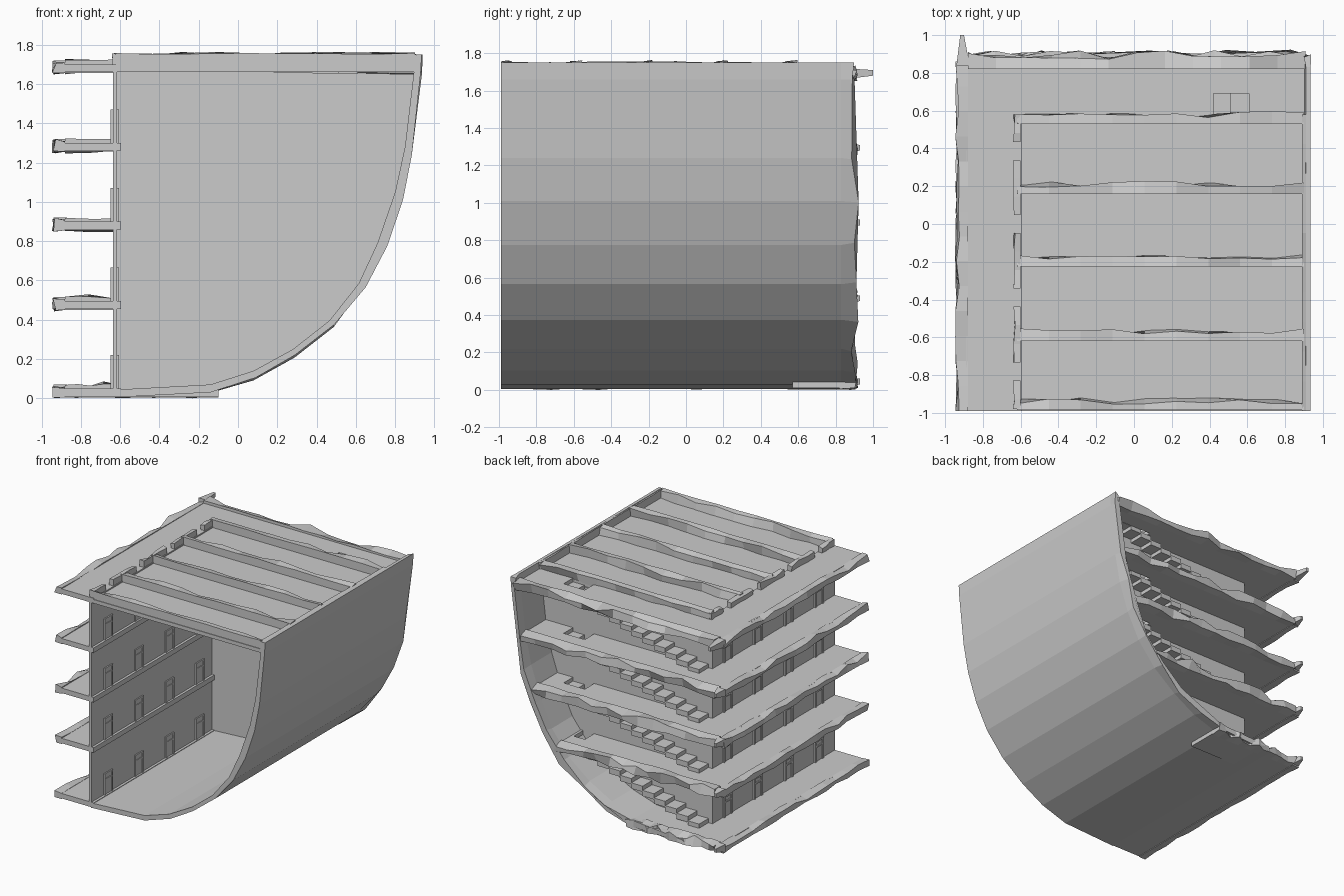
import bpy, bmesh, random
from mathutils import Vector

if "Cube" in bpy.data.objects:
    bpy.data.objects.remove(bpy.data.objects["Cube"])

random.seed(7)
Y0, YB, YW = -0.99, 0.83, 0.57          # front edge, clean rear edge, rear wall
FLOORS = [0.01, 0.455, 0.86, 1.26, 1.66]
T = 0.04                                # slab thickness
OUTER = [(-0.62, 0.005), (-0.14, 0.03), (0.09, 0.105), (0.29, 0.22), (0.49, 0.375),
         (0.65, 0.565), (0.76, 0.775), (0.84, 1.01), (0.885, 1.24), (0.93, 1.66), (0.935, 1.75)]
INNER = [(-0.60, 0.045), (-0.14, 0.07), (0.08, 0.14), (0.28, 0.25), (0.465, 0.395),
         (0.615, 0.585), (0.71, 0.79), (0.80, 1.05), (0.85, 1.28), (0.895, 1.66), (0.91, 1.75)]


def finish(name, bm):
    bmesh.ops.recalc_face_normals(bm, faces=bm.faces)
    me = bpy.data.meshes.new(name)
    bm.to_mesh(me)
    bm.free()
    ob = bpy.data.objects.new(name, me)
    bpy.context.collection.objects.link(ob)
    return ob


def add_box(bm, x0, x1, y0, y1, z0, z1):
    vs = bmesh.ops.create_cube(bm, size=1)['verts']
    for v in vs:
        v.co = Vector(((x0 + x1) / 2 + v.co.x * (x1 - x0),
                       (y0 + y1) / 2 + v.co.y * (y1 - y0),
                       (z0 + z1) / 2 + v.co.z * (z1 - z0)))


def hull_x(z):
    for (xa, za), (xb, zb) in zip(INNER, INNER[1:]):
        if za <= z <= zb:
            return xa + (xb - xa) * (z - za) / (zb - za)
    return INNER[0][0]


def loft(bm, rings):
    rows = [[bm.verts.new(p) for p in r] for r in rings]
    for a, b in zip(rows, rows[1:]):
        for i in range(len(a)):
            j = (i + 1) % len(a)
            bm.faces.new((a[i], a[j], b[j], b[i]))
    bm.faces.new(rows[0])
    bm.faces.new(rows[-1])


def broken_bar(bm, p, q, side, z0, z1, n, out=0.02, up=0.02):
    """Bar from p to q; inner side straight, outer side and top ragged."""
    p, q, side = Vector(p), Vector(q), Vector(side)
    r = random.uniform
    rings = []
    for i in range(n + 1):
        a = p.lerp(q, i / n)
        b = a + side * (1 + r(-out, out) / side.length)
        c = a + side * (1 + r(-out, out) / side.length)
        rings.append([(a.x, a.y, z0), (b.x, b.y, max(0, z0 + r(-up, up) * .4)),
                      (c.x, c.y, z1 + r(-up, up)), (a.x, a.y, z1 + r(0, up) * .5)])
    loft(bm, rings)


# curved outer shell with a torn rear rim
bm = bmesh.new()
prof = OUTER + INNER[::-1]
rings = [[(x, Y0, z) for x, z in prof], [(x, YB, z) for x, z in prof]]
rings.append([(x + random.uniform(-.012, .012), 0.90 + random.uniform(-.02, .03),
               max(0, z + random.uniform(-.015, .012))) for x, z in prof])
loft(bm, rings)
finish("curved_shell", bm)

# floor slabs: side balcony, rear walkway with stair hatch, torn edges
HX0, HX1, HY = 0.42, 0.71, 0.69
for k, z in enumerate(FLOORS):
    bm = bmesh.new()
    xr = hull_x(z + T / 2) + 0.01 if k else -0.1
    top = z + T
    add_box(bm, -0.89, -0.595, Y0, YW, z, top)
    x1 = min(HX1, xr - 0.02)
    if k:
        add_box(bm, -0.89, HX0, YW, YB, z, top)
        add_box(bm, HX0, xr, HY, YB, z, top)
        add_box(bm, x1, xr, YW, HY, z, top)
    else:
        add_box(bm, -0.89, xr, YW, YB, z, top)
    finish("floor_slab", bm)
    bm = bmesh.new()
    broken_bar(bm, (-0.88, Y0, 0), (-0.88, 0.86, 0), (-0.055, 0, 0), z - .005, top, 14, .012, .02)
    broken_bar(bm, (-0.88, YB - .01, 0), (xr, YB - .01, 0), (0, 0.075, 0), z - .005, top + .012, 12, .025, .025)
    tip = 1.0 if k == 4 else 0.93
    loft(bm, [[(-0.94, .84, z), (-0.87, .84, z), (-0.87, .84, top + .02), (-0.94, .84, top + .02)],
              [(-0.92, tip, z + .02), (-0.90, tip, z + .02), (-0.90, tip, top + .01), (-0.92, tip, top + .01)]])
    finish("torn_floor_edge", bm)

# roof plate over the hall
bm = bmesh.new()
add_box(bm, -0.62, 0.905, Y0, YW, 1.66, 1.69)
finish("roof", bm)

# door wall and curved rear wall
bm = bmesh.new()
add_box(bm, -0.635, -0.615, Y0, YW, 0.02, 1.67)
finish("door_wall", bm)
bm = bmesh.new()
wall = [(-0.63, 0.03)] + [(x + .01, z - .01) for x, z in INNER[1:-1]] + [(-0.63, 1.67)]
loft(bm, [[(x, y, z) for x, z in wall] for y in (YW - 0.02, YW)])
finish("rear_wall", bm)

# doors: frame, transom and leaf, four bays on four storeys
DOORS = [0.385, 0.0, -0.39, -0.78]
bm = bmesh.new()
for z in FLOORS[:4]:
    z += 0.02
    for y in DOORS:
        for s in (-1, 1):
            add_box(bm, -0.648, -0.605, y + s * .045 - .008, y + s * .045 + .008, z, z + .19)
        for h in (.135, .178):
            add_box(bm, -0.648, -0.605, y - .05, y + .05, z + h, z + h + .012)
        add_box(bm, -0.64, -0.61, y - .04, y + .04, z, z + .18)
finish("doors", bm)

# stairs: overlapping treads climbing toward the shell
N = 13
bm = bmesh.new()
for za, zb in zip(FLOORS, FLOORS[1:]):
    za, zb = za + T, zb + T
    run, rise = (HX1 + 0.6) / N, (zb - za) / N
    xmax = hull_x(za + .3)
    for i in range(N):
        x = -0.6 + i * run
        if x + run > hull_x(za + i * rise) + .04:
            continue
        t = za + (i + 1) * rise
        add_box(bm, x, x + run, YW, HY, max(za, t - rise - .012), t)
finish("stairs", bm)

# broken wall stubs on the roof
bm = bmesh.new()
R = 1.68
for y in (-0.985, -0.62, -0.225, 0.16, 0.53):
    broken_bar(bm, (-0.62, y, 0), (0.90, y, 0), (0, 0.05, 0), R, 1.75, 9, .018, .015)
broken_bar(bm, (0.89, Y0, 0), (0.89, 0.58, 0), (0.03, 0, 0), R, 1.75, 10, .008, .012)
cuts = [0.58] + [e for d in DOORS for e in (d + .048, d - .048)] + [-0.98]
for a, b in zip(cuts[::2], cuts[1::2]):
    broken_bar(bm, (-0.60, a, 0), (-0.60, b, 0), (-0.035, 0, 0), R, 1.745, 3, .006, .015)
finish("roof_wall_stubs", bm)
